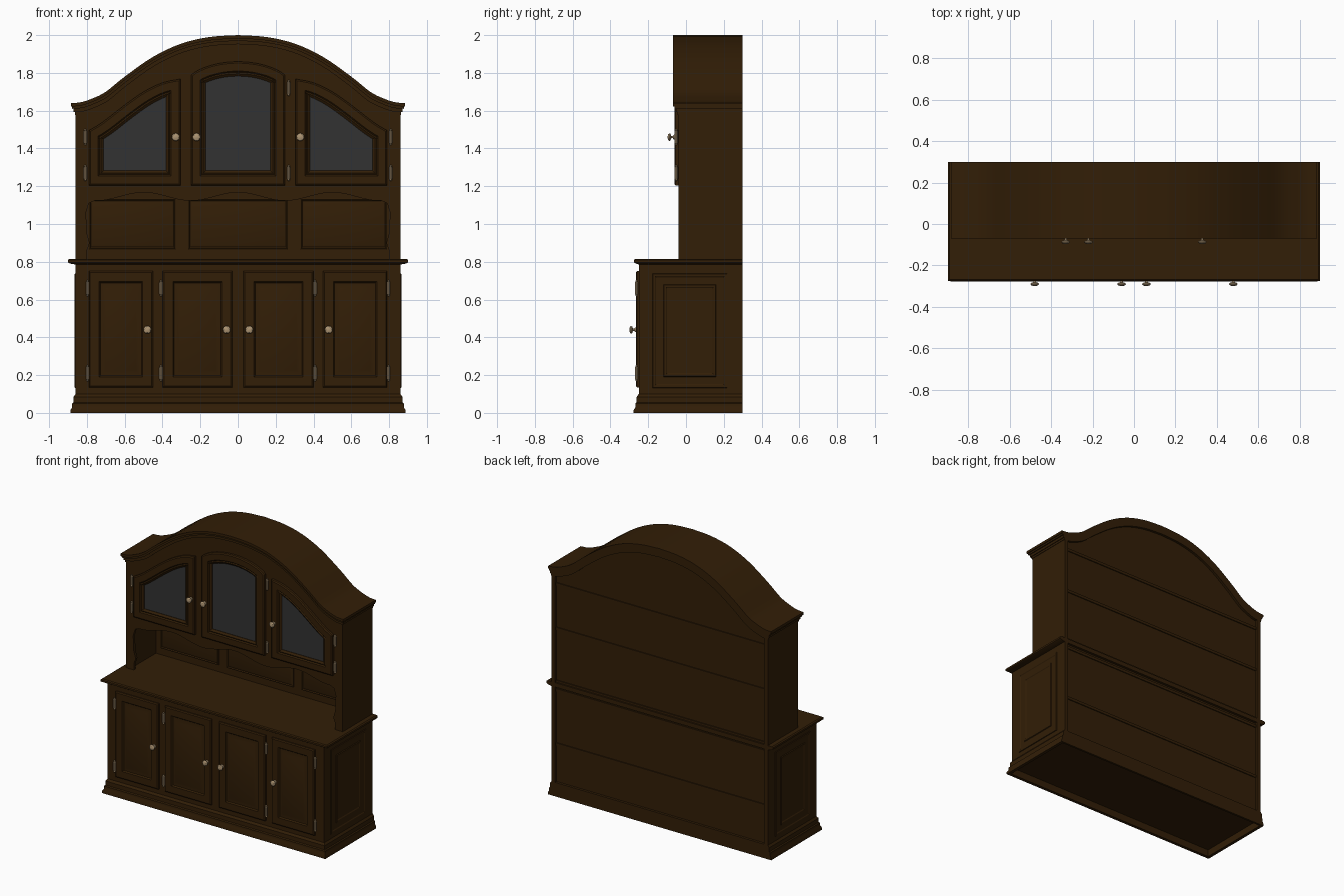
import bpy, bmesh, math
from mathutils import Vector

cube = bpy.data.objects.get("Cube")
if cube:
    bpy.data.objects.remove(cube)


def material(name, r, g, b):
    m = bpy.data.materials.new(name)
    m.use_nodes = True
    m.diffuse_color = (r, g, b, 1)
    bsdf = m.node_tree.nodes["Principled BSDF"]
    bsdf.inputs["Base Color"].default_value = (r, g, b, 1)
    bsdf.inputs["Roughness"].default_value = 0.6
    return m


WOOD = material("dark wood", 0.032, 0.013, 0.002)
GLASS = material("grey glass", 0.032, 0.032, 0.032)
BRASS = material("aged brass", 0.42, 0.30, 0.17)
parts = []

# Maps an outline (u, v) and a depth w to space, by the axis the depth runs along
AXES = {
    "x": lambda u, v, w: (w, u, v),
    "y": lambda u, v, w: (u, w, v),
    "z": lambda u, v, w: (u, v, w),
}


def loft(name, loops, axis, mat=WOOD, ring=False):
    """Skin a row of (outline, depth) loops; a ring joins last to first, else both ends are capped."""
    bm = bmesh.new()
    rows = [[bm.verts.new(AXES[axis](u, v, w)) for u, v in pts] for pts, w in loops]
    n = len(rows[0])
    for k in range(len(rows) if ring else len(rows) - 1):
        a, b = rows[k], rows[(k + 1) % len(rows)]
        for i in range(n):
            j = (i + 1) % n
            bm.faces.new((a[i], a[j], b[j], b[i]))
    if not ring:
        bm.faces.new(rows[0])
        bm.faces.new(rows[-1])
    bmesh.ops.recalc_face_normals(bm, faces=bm.faces)
    me = bpy.data.meshes.new(name)
    bm.to_mesh(me)
    bm.free()
    me.materials.append(mat)
    ob = bpy.data.objects.new(name, me)
    bpy.context.collection.objects.link(ob)
    parts.append(ob)


def rect(u0, u1, v0, v1):
    return [(u0, v0), (u1, v0), (u1, v1), (u0, v1)]


def circle(u, v, r, n=14):
    return [(u + r * math.cos(math.tau * i / n), v + r * math.sin(math.tau * i / n)) for i in range(n)]


def box(name, x0, x1, y0, y1, z0, z1):
    loft(name, [(rect(x0, x1, y0, y1), z0), (rect(x0, x1, y0, y1), z1)], "z")


def prism(name, pts, y0, y1, mat=WOOD):
    loft(name, [(pts, y0), (pts, y1)], "y", mat)


def inset(pts, d):
    """Mitred inward offset of a counter-clockwise outline."""
    out = []
    for i, p in enumerate(pts):
        p, a, b = Vector(p), Vector(pts[i - 1]), Vector(pts[(i + 1) % len(pts)])
        e, f = (p - a).normalized(), (b - p).normalized()
        n, m = Vector((-e.y, e.x)), Vector((-f.y, f.x))
        out.append(tuple(p + (n + m) * d / (1 + n.dot(m))))
    return out


def moulded(name, pts, base, steps, axis="y", sign=-1, ring=False):
    """Panel built from (inset, height) steps rising from a base plane."""
    loft(name, [(inset(pts, d), base + sign * h) for d, h in steps], axis, ring=ring)


def smooth_curve(pts, sub=4):
    p = [Vector(q) for q in pts]
    p = [2 * p[0] - p[1]] + p + [2 * p[-1] - p[-2]]
    out = []
    for i in range(1, len(p) - 2):
        a, b, c, d = p[i - 1:i + 3]
        for s in range(sub):
            t = s / sub
            out.append(tuple(0.5 * (2 * b + (c - a) * t + (2 * a - 5 * b + 4 * c - d) * t * t
                                    + (3 * b - a - 3 * c + d) * t ** 3)))
    return out + [tuple(p[-2])]


def mirror(pts):
    return [(-u, v) for u, v in reversed(pts)]


# Bonnet curve shared by the cornice, the front board and the back panel
half = smooth_curve([(0, 2), (0.15, 1.99), (0.3, 1.955), (0.45, 1.885), (0.6, 1.78),
                     (0.7, 1.70), (0.77, 1.665), (0.83, 1.645), (0.885, 1.64)])
crown = mirror(half)[:-1] + half


def arch(width, drop):
    return [(u * width / 0.885, v - drop) for u, v in crown]


# ---- Base cabinet ----
BACK = 0.3


def footprint(side, front):
    return rect(-0.86 - side, 0.86 + side, -0.25 - front, BACK)


plinth = [(0.027, 0), (0.027, 0.014), (0.018, 0.03), (0.018, 0.05), (0.011, 0.056),
          (0.011, 0.085), (0, 0.1)]
loops = [(footprint(d, d), z) for d, z in plinth]
inner = rect(-0.865, 0.865, -0.255, BACK - 0.015)
loft("plinth", loops + [(rect(-0.84, 0.84, -0.23, BACK - 0.02), 0.1), (inner, 0.09), (inner, 0)], "z", ring=True)
edge = [(0, 0, 0.785), (0.03, 0.015, 0.791), (0.04, 0.025, 0.797), (0.04, 0.025, 0.81), (0.032, 0.018, 0.816)]
loft("countertop", [(footprint(s, f), z) for s, f, z in edge], "z")
box("base_front", -0.86, 0.86, -0.25, -0.225, 0.1, 0.79)
box("base_floor", -0.864, 0.864, -0.254, 0.284, 0.05, 0.09)
RAISED = [(0, -0.004), (0, 0.009), (0.007, 0.015), (0.055, 0.015), (0.062, 0.006),
          (0.07, 0.006), (0.09, 0.013)]
SIDE = [(0, -0.004), (0.004, 0.005), (0.016, 0.005), (0.022, 0.001), (0.06, 0.001),
        (0.064, 0.006), (0.074, 0.006), (0.08, 0.002)]
for s, tag in ((1, "left"), (-1, "right")):
    box(tag + "_base_side", min(s * .83, s * .86), max(s * .83, s * .86), -0.25, BACK, 0.1, 0.79)
    moulded(tag + "_side_panel", rect(-0.18, 0.22, 0.13, 0.74), s * 0.86, SIDE, "x", s)


# ---- Brass fittings ----
def knob(name, x, z, y):
    shape = [(0.014, 0), (0.012, 0.006), (0.006, 0.01), (0.006, 0.018), (0.018, 0.022),
             (0.021, 0.028), (0.016, 0.034), (0.006, 0.037)]
    loft(name, [(circle(x, z, r), y - h) for r, h in shape], "y", BRASS)


def hinge(name, x, y, z):
    shape = [(0.003, 0.043), (0.007, 0.038), (0.005, 0.033), (0.009, 0.031)]
    prof = [(r, -h) for r, h in shape] + [(r, h) for r, h in reversed(shape)]
    loft(name, [(circle(x, y, r, 10), z + h) for r, h in prof], "z", BRASS)


# ---- Base doors ----
for s, tag in ((1, "left"), (-1, "right")):
    for x0, x1, kx, hx, pos in ((0.03, 0.40, 0.06, 0.408, "inner"), (0.45, 0.79, 0.48, 0.797, "outer")):
        name = f"{tag}_{pos}_base"
        moulded(name + "_door", rect(min(s * x0, s * x1), max(s * x0, s * x1), 0.135, 0.75), -0.25, RAISED)
        knob(name + "_knob", s * kx, 0.44, -0.263)
        for hz in (0.21, 0.66):
            hinge(name + "_hinge", s * hx, -0.262, hz)

# ---- Upper cabinet carcass ----
FRONT = -0.04
for s, tag in ((1, "left"), (-1, "right")):
    box(tag + "_upper_side", min(s * .83, s * .86), max(s * .83, s * .86), FRONT, BACK, 0.81, 1.6)

# Front board with a scalloped opening over the counter
scallop = []
for i in range(-30, 31):
    x = 0.76 * i / 30
    scallop.append((x, 1.145 + 0.022 * math.cos(math.tau * x / 0.5)))
corner = [(0.80, 0.812), (0.80, 0.86), (0.785, 0.90), (0.80, 0.95), (0.805, 1.06), (0.79, 1.11)]
opening = [(-u, v) for u, v in corner] + scallop + list(reversed(corner))
top = arch(0.86, 0.045)
prism("upper_front", [(-0.86, 0.812)] + opening + [(0.86, 0.812)] + list(reversed(top)), FRONT, -0.02)
box("upper_floor", -0.84, 0.84, -0.03, 0.26, 1.19, 1.21)

# Back, closed from the plinth to the bonnet
prism("back_panel", [(-0.84, 0.09), (0.84, 0.09)] + list(reversed(arch(0.84, 0.04))), 0.255, 0.282)
for z in (0.37, 0.76, 0.82, 1.2, 1.52):
    box("back_batten", -0.835, 0.835, 0.275, 0.289, z - 0.01, z + 0.01)

# Panels at the back of the niche
NICHE = [(0, -0.004), (0, 0.006), (0.006, 0.01), (0.012, 0.004), (0.022, 0.008)]
for x0, x1 in ((-0.79, -0.33), (-0.265, 0.265), (0.33, 0.79)):
    moulded("niche_panel", rect(x0, x1, 0.865, 1.135), 0.255, NICHE)

# Cornice in overlapping stepped layers that follow the bonnet curve
for width, d0, d1, front in ((0.885, 0, 0.018, -0.07), (0.878, 0.006, 0.03, -0.062),
                             (0.87, 0.016, 0.048, -0.054), (0.864, 0.036, 0.062, -0.046)):
    prism("cornice_layer", arch(width, d1) + list(reversed(arch(width, d0))), front, BACK)

# ---- Glazed doors ----
FRAME = [(0, -0.004), (0, 0.016), (0.008, 0.022), (0.05, 0.022), (0.057, 0.014),
         (0.064, 0.018), (0.077, 0.008), (0.077, -0.004)]


def glazed_door(name, pts):
    moulded(name, pts, FRONT, FRAME, ring=True)
    prism(name + "_glass", inset(pts, 0.07), FRONT - 0.005, FRONT + 0.002, GLASS)


slope = smooth_curve([(0.79, 1.495), (0.72, 1.537), (0.6, 1.63), (0.5, 1.70), (0.4, 1.748), (0.305, 1.768)], 3)
left_door = [(0.305, 1.205), (0.79, 1.205)] + slope
bow = [(0.25 * math.cos(a), 1.785 + 0.075 * math.sin(a) ** 1.5)
       for a in (math.pi * i / 16 for i in range(17))]
glazed_door("left_glazed_door", left_door)
glazed_door("right_glazed_door", mirror(left_door))
glazed_door("centre_glazed_door", [(-0.25, 1.205), (0.25, 1.205)] + bow)
for x in (-0.33, -0.22, 0.33):
    knob("upper_knob", x, 1.46, FRONT - 0.02)
for x, zs in ((-0.808, (1.27, 1.46)), (0.808, (1.27, 1.46)), (0.268, (1.27, 1.72))):
    for z in zs:
        hinge("upper_hinge", x, FRONT - 0.012, z)

# Smooth curves, keep edges crisp
bpy.ops.object.select_all(action="DESELECT")
for ob in parts:
    ob.select_set(True)
bpy.context.view_layer.objects.active = parts[0]
bpy.ops.object.shade_smooth_by_angle(angle=math.radians(30))
